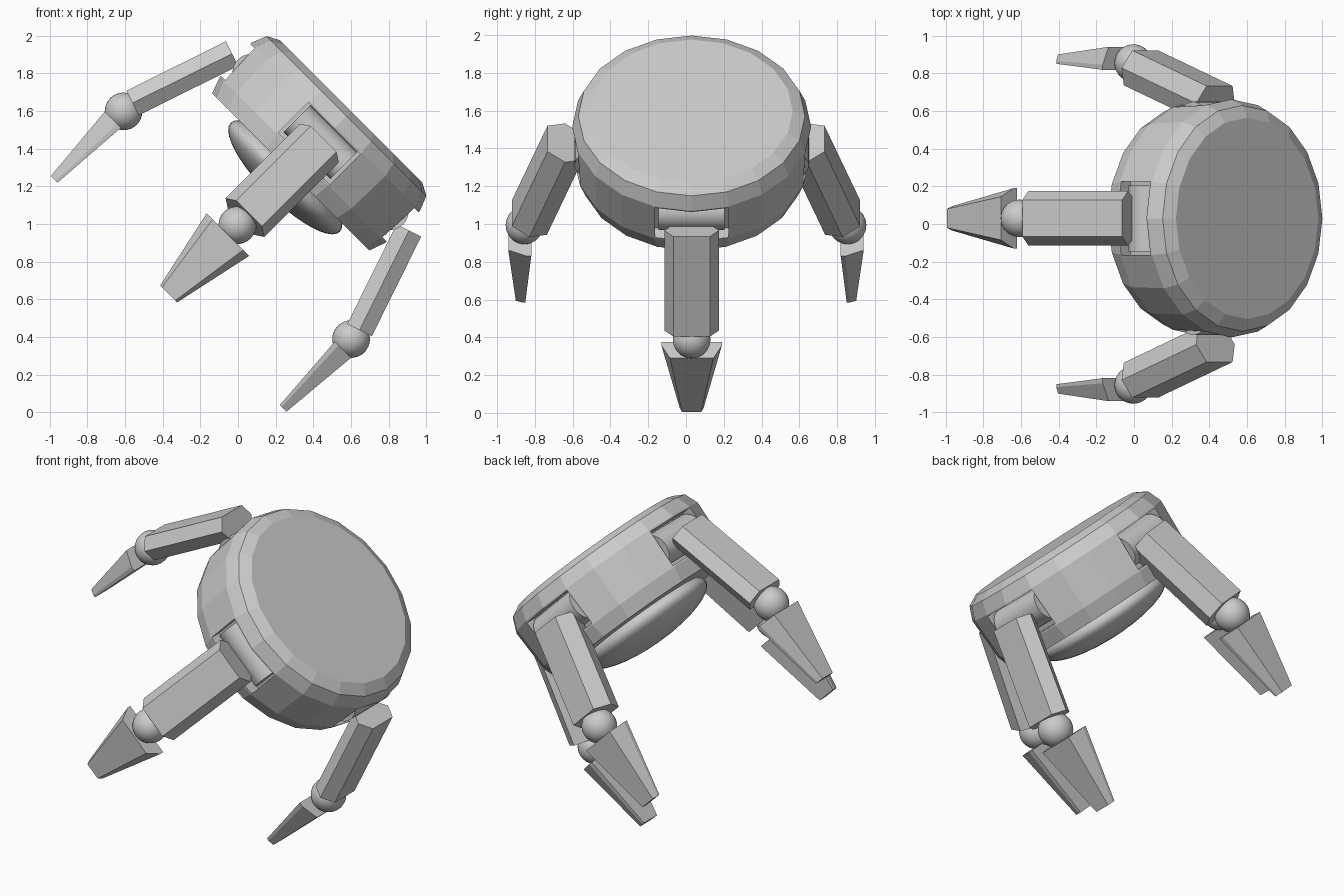
import bpy, bmesh, math
from mathutils import Matrix, Vector

if "Cube" in bpy.data.objects:
    bpy.data.objects.remove(bpy.data.objects["Cube"])

# Local frame: body axis w leans 45 degrees towards +x
TILT = Matrix.Rotation(math.radians(45), 4, 'Y')
S0 = -0.705          # hub position along the tilted u axis
Y0 = 0.03            # slight sideways offset of the body


def add(name, bm, mat, smooth=False):
    bmesh.ops.recalc_face_normals(bm, faces=bm.faces)
    for f in bm.faces:
        f.smooth = smooth
    me = bpy.data.meshes.new(name)
    bm.to_mesh(me)
    bm.free()
    me.transform(mat)
    ob = bpy.data.objects.new(name, me)
    bpy.context.collection.objects.link(ob)
    if smooth:
        bpy.ops.object.select_all(action='DESELECT')
        ob.select_set(True)
        bpy.context.view_layer.objects.active = ob
        bpy.ops.object.shade_smooth_by_angle(angle=math.radians(40))
    return ob


def loft(rings):
    """Skin closed rings of equal length and cap both ends."""
    bm = bmesh.new()
    rows = [[bm.verts.new(p) for p in r] for r in rings]
    n = len(rows[0])
    for a, b in zip(rows, rows[1:]):
        for i in range(n):
            bm.faces.new((a[i], a[(i + 1) % n], b[(i + 1) % n], b[i]))
    bm.faces.new(rows[0][::-1])
    bm.faces.new(rows[-1])
    return bm


def circle(r, z, n=20):
    return [(r * math.cos(2 * math.pi * i / n), r * math.sin(2 * math.pi * i / n), z)
            for i in range(n)]


def box(x0, x1, y, z0, z1):
    return loft([[(x0, -y, z), (x1, -y, z), (x1, y, z), (x0, y, z)] for z in (z0, z1)])


def turn(i):
    return Matrix.Rotation(i * math.pi / 2, 4, 'Z')


def leg_frame(i):
    y = Y0 if i % 2 == 0 else 0.0
    return TILT @ Matrix.Translation((S0, y, 0)) @ turn(i)


hub = TILT @ Matrix.Translation((S0, Y0, 0))

# Twenty-sided drum body with bevelled rims
profile = [(0.59, 1.10), (0.622, 1.19), (0.632, 1.44), (0.60, 1.52), (0.535, 1.555)]
body = add("body", loft([circle(r, z) for r, z in profile]), hub)

# Four pockets cut into the rim for the hinges
cutters = []
for i in range(4):
    c = add("pocket_cutter", box(0.52, 0.80, 0.195, 1.20, 1.43), hub @ turn(i))
    c.hide_render = True
    cutters.append(c)
    m = body.modifiers.new("pocket", 'BOOLEAN')
    m.operation = 'DIFFERENCE'
    m.solver = 'EXACT'
    m.object = c
deps = bpy.context.evaluated_depsgraph_get()
cut_mesh = bpy.data.meshes.new_from_object(body.evaluated_get(deps))
body.modifiers.clear()
body.data = cut_mesh
for c in cutters:
    bpy.data.objects.remove(c)

# Shallow smooth dome under the body
bm = bmesh.new()
bmesh.ops.create_uvsphere(bm, u_segments=40, v_segments=20, radius=1)
add("belly_dome", bm, hub @ Matrix.Translation((0, 0, 1.06)) @ Matrix.Diagonal((0.41, 0.41, 0.125, 1)), True)

# Upper leg: elongated hexagon section swept along a splayed axis
top, bottom = Vector((0.664, 0, 1.325)), Vector((0.853, 0, 0.765))
axis = (bottom - top).normalized()
out = Vector((-axis.z, 0, axis.x))


def leg_ring(c, inner):
    """Hexagon from the inner offset to a fixed outer face."""
    outer, w, n = 0.073, 0.145, 0.097
    mid = (inner + outer) / 2
    pts = [(w, mid), (n, outer), (-n, outer), (-w, mid), (-n, inner), (n, inner)]
    return [c + out * r + Vector((0, t, 0)) for t, r in pts]


# Foot: tapering section with a chamfered outer side
def foot_ring(wide, narrow, r0, r1, r2, z):
    return [(r0, -wide, z), (r1, -wide, z), (r2, -narrow, z),
            (r2, narrow, z), (r1, wide, z), (r0, wide, z)]


for i in range(4):
    f = leg_frame(i)
    side = i % 2 == 1
    # Hinge barrel lying in the pocket
    bm = bmesh.new()
    bmesh.ops.create_cone(bm, cap_ends=True, segments=32, radius1=0.1, radius2=0.1, depth=0.35)
    add(f"hinge_{i}", bm, hub @ turn(i) @ Matrix.Translation((0.52, 0, 1.325))
        @ Matrix.Rotation(math.pi / 2, 4, 'X'), True)
    # Side legs are a little thicker towards the body
    inner = -0.123 if side else -0.073
    add(f"upper_leg_{i}", loft([leg_ring(top, inner), leg_ring(bottom, inner)]), f)
    # Ball joint
    bm = bmesh.new()
    bmesh.ops.create_uvsphere(bm, u_segments=32, v_segments=16, radius=0.1)
    add(f"ball_joint_{i}", bm, f @ Matrix.Translation((0.855, 0, 0.70)), True)
    d = 0.016 if side else 0
    add(f"foot_{i}", loft([foot_ring(0.16, 0.115, 0.803 + d, 0.83 + d, 0.925 + d, 0.63),
                           foot_ring(0.064, 0.05, 0.835 + d, 0.85 + d, 0.885 + d, 0.185)]), f)
